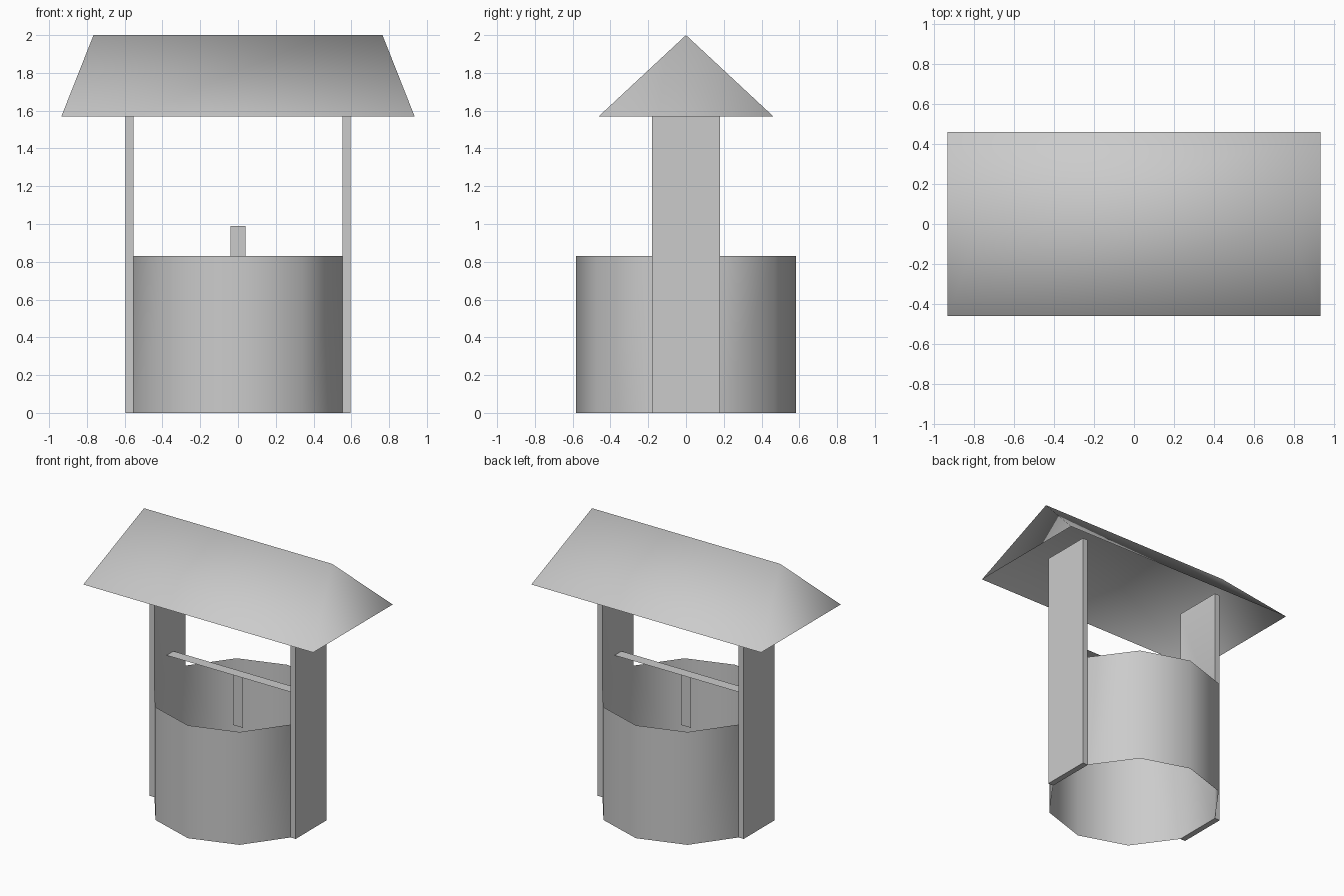
import bpy, bmesh, math

cube = bpy.data.objects.get("Cube")
if cube:
    bpy.data.objects.remove(cube, do_unlink=True)

grey = bpy.data.materials.new("plain grey")
grey.use_nodes = True
COLOUR = (0.6, 0.6, 0.6, 1)
grey.diffuse_color = COLOUR
grey.node_tree.nodes["Principled BSDF"].inputs["Base Color"].default_value = COLOUR

RADIUS, SIDES = 0.582, 10
WALL_TOP, POST_TOP = 0.83, 1.73
POST_HALF = RADIUS * math.sin(math.pi / SIDES)
POST_IN, POST_OUT = RADIUS * math.cos(math.pi / SIDES), 0.595


def finish(name, bm, smooth):
    mesh = bpy.data.meshes.new(name)
    for f in bm.faces:
        f.smooth = smooth
    bm.to_mesh(mesh)
    bm.free()
    mesh.materials.append(grey)
    obj = bpy.data.objects.new(name, mesh)
    bpy.context.collection.objects.link(obj)
    return obj


def sheet(name, corners):
    bm = bmesh.new()
    bm.faces.new([bm.verts.new(c) for c in corners])
    return finish(name, bm, False)


# Ten-sided open wall; its two side panels rise to line the posts
bm = bmesh.new()
rings = []
for z in (0, WALL_TOP):
    ring = []
    for i in range(SIDES):
        a = math.pi / 2 + math.tau * i / SIDES
        ring.append(bm.verts.new((RADIUS * math.cos(a), RADIUS * math.sin(a), z)))
    rings.append(ring)
low, high = rings
for i in range(SIDES):
    j = (i + 1) % SIDES
    bm.faces.new((low[i], low[j], high[j], high[i]))
    if abs(high[i].co.x - high[j].co.x) < 0.001:
        tops = [bm.verts.new((v.co.x, v.co.y, POST_TOP)) for v in (high[j], high[i])]
        bm.faces.new((high[i], high[j], *tops))
finish("well_wall", bm, True)

# Flat posts outside the side panels, open where the panel closes them
for side, label in ((1, "left"), (-1, "right")):
    bm = bmesh.new()
    bmesh.ops.create_cube(bm, size=1)
    for v in bm.verts:
        v.co.x = side * (POST_OUT if v.co.x * side > 0 else POST_IN)
        v.co.y *= 2 * POST_HALF
        v.co.z = (v.co.z + 0.5) * POST_TOP
    inner = [f for f in bm.faces if all(abs(v.co.x) < POST_IN + 0.001 for v in f.verts)]
    bmesh.ops.delete(bm, geom=inner, context='FACES')
    finish(label + "_post", bm, False)

# Hollow roof: two slopes and two leaning ends under a short ridge
bm = bmesh.new()
EAVE_X, EAVE_Y, EAVE_Z, RIDGE_X = 0.935, 0.462, 1.57, 0.765
fl, fr, br, bl = [bm.verts.new((x * EAVE_X, y * EAVE_Y, EAVE_Z))
                  for x, y in ((-1, -1), (1, -1), (1, 1), (-1, 1))]
rl, rr = [bm.verts.new((s * RIDGE_X, 0, 2)) for s in (-1, 1)]
for face in ((fl, fr, rr, rl), (br, bl, rl, rr), (fr, br, rr), (bl, fl, rl)):
    bm.faces.new(face)
finish("roof", bm, True)

# Thin crossbar between the posts and the strip hanging from its middle
W, BAR_Z, HANG_Z = 0.04, 0.99, 0.6
sheet("crossbar", [(-POST_IN, -W, BAR_Z), (POST_IN, -W, BAR_Z),
                   (POST_IN, W, BAR_Z), (-POST_IN, W, BAR_Z)])
sheet("hanging_strip", [(-W, 0, HANG_Z), (W, 0, HANG_Z), (W, 0, BAR_Z), (-W, 0, BAR_Z)])
